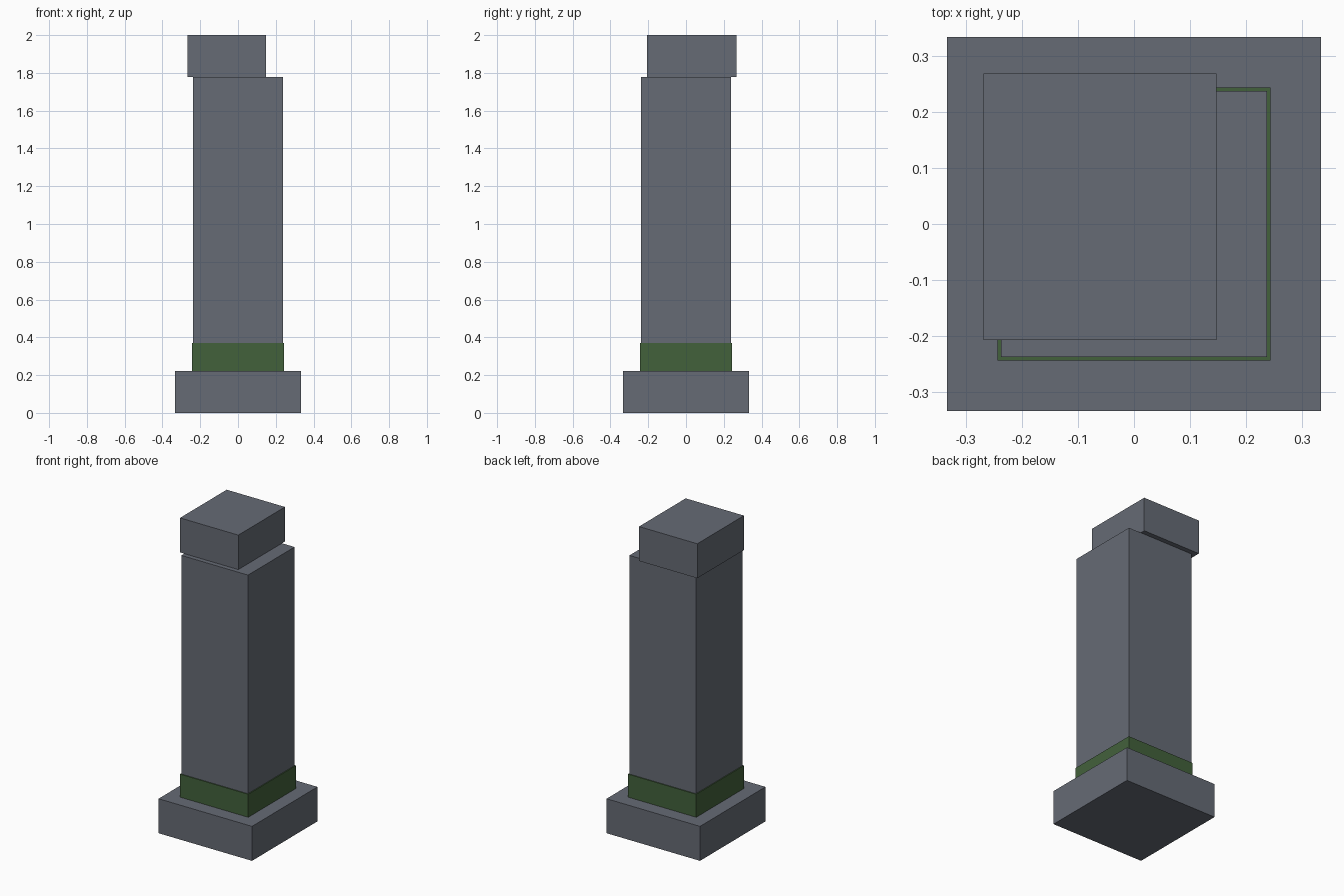
import bpy

if "Cube" in bpy.data.objects:
    bpy.data.objects.remove(bpy.data.objects["Cube"])


def material(name, color):
    m = bpy.data.materials.new(name)
    m.diffuse_color = (*color, 1.0)
    m.use_nodes = True
    m.node_tree.nodes["Principled BSDF"].inputs["Base Color"].default_value = m.diffuse_color
    return m


stone = material("grey stone", (0.133, 0.147, 0.178))
moss = material("moss green", (0.055, 0.119, 0.044))


def block(name, x, y, z, mat):
    """Box spanning the given (min, max) ranges."""
    spans = (x, y, z)
    bpy.ops.mesh.primitive_cube_add(size=1, location=[(a + b) / 2 for a, b in spans])
    ob = bpy.context.object
    ob.name = name
    ob.scale = [b - a for a, b in spans]
    bpy.ops.object.transform_apply(location=False, rotation=False, scale=True)
    ob.data.materials.append(mat)
    return ob


def square(half):
    return (-half, half)


# Wide plinth
block("plinth", square(0.333), square(0.333), (0.0, 0.222), stone)
# Tall square shaft
block("shaft", square(0.237), square(0.237), (0.222, 1.778), stone)
# Mossy band around the foot of the shaft
block("moss_band", square(0.243), square(0.243), (0.222, 0.37), moss)
# Broken cap, shifted toward the back left
block("broken_cap", (-0.268, 0.147), (-0.207, 0.268), (1.778, 2.0), stone)
